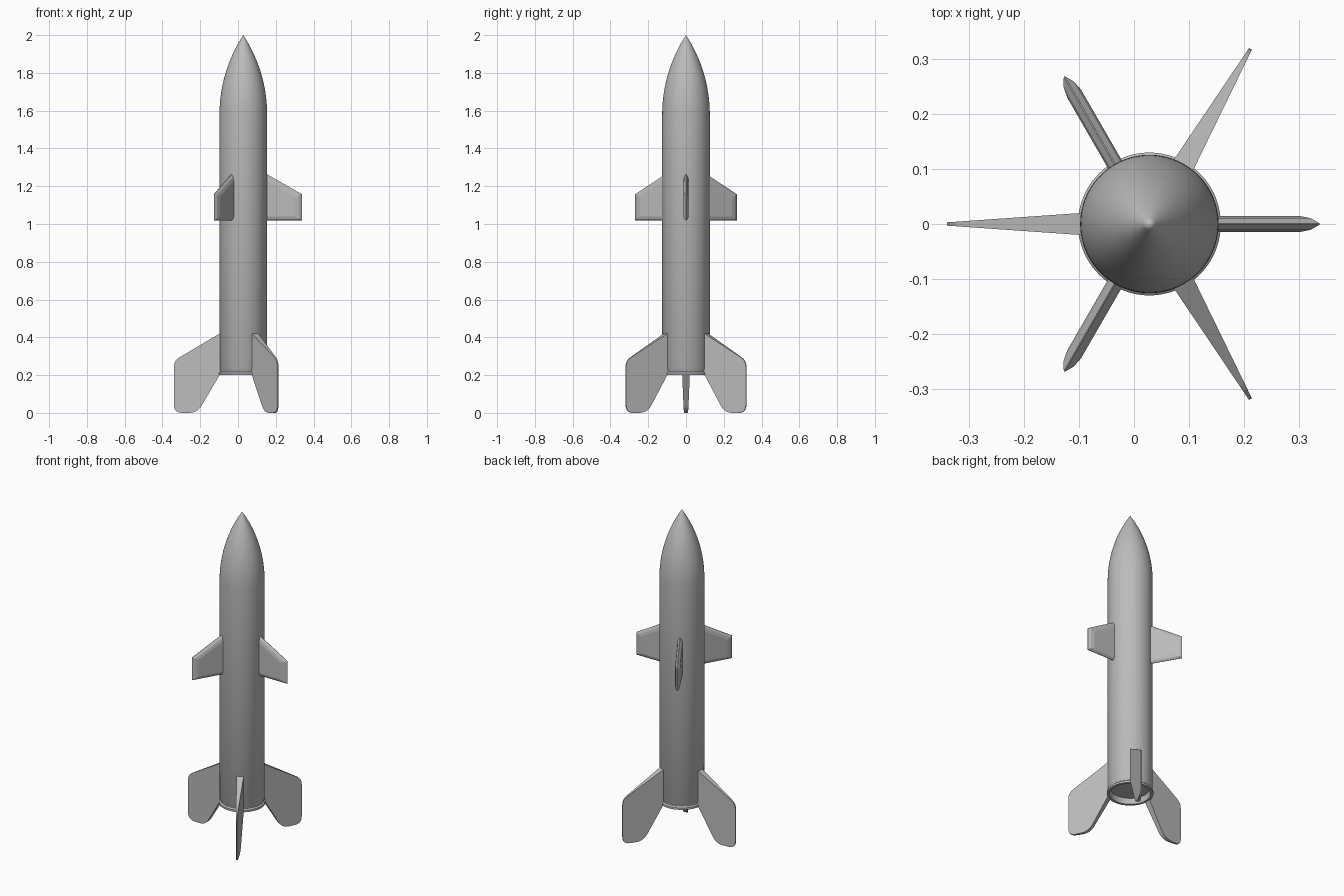
import bpy, bmesh, math
from mathutils import Vector

if "Cube" in bpy.data.objects:
    bpy.data.objects.remove(bpy.data.objects["Cube"], do_unlink=True)

AXIS_X = 0.028      # rocket axis, offset from the origin by the fin layout
RADIUS = 0.126
SEGMENTS = 96

grey = bpy.data.materials.new("light_grey")
grey.use_nodes = True
grey.diffuse_color = (0.5, 0.5, 0.5, 1)
grey.node_tree.nodes["Principled BSDF"].inputs["Base Color"].default_value = (0.5, 0.5, 0.5, 1)


def finish(bm, name, angle=0.0, smooth=None):
    """Turn a bmesh into a named object standing on the rocket axis."""
    bmesh.ops.recalc_face_normals(bm, faces=bm.faces)
    mesh = bpy.data.meshes.new(name)
    bm.to_mesh(mesh)
    bm.free()
    mesh.materials.append(grey)
    obj = bpy.data.objects.new(name, mesh)
    bpy.context.collection.objects.link(obj)
    obj.location.x = AXIS_X
    obj.rotation_euler.z = math.radians(angle)
    if smooth:
        bpy.ops.object.select_all(action='DESELECT')
        obj.select_set(True)
        bpy.context.view_layer.objects.active = obj
        bpy.ops.object.shade_smooth_by_angle(angle=math.radians(smooth))


def lathe(name, profile):
    """Spin (radius, height) points around the vertical axis."""
    bm = bmesh.new()
    verts = [bm.verts.new((r, 0, z)) for r, z in profile]
    edges = [bm.edges.new(pair) for pair in zip(verts, verts[1:])]
    bmesh.ops.spin(bm, geom=verts + edges, cent=(0, 0, 0), axis=(0, 0, 1),
                   angle=math.tau, steps=SEGMENTS, use_merge=True)
    bmesh.ops.remove_doubles(bm, verts=bm.verts, dist=1e-5)
    finish(bm, name, smooth=30)


def loft(name, rings, angle):
    """Skin equal-length point rings, closing both ends."""
    bm = bmesh.new()
    loops = [[bm.verts.new(p) for p in ring] for ring in rings]
    for a, b in zip(loops, loops[1:]):
        for i in range(len(a)):
            j = (i + 1) % len(a)
            bm.faces.new((a[i], a[j], b[j], b[i]))
    bm.faces.new(loops[0])
    bm.faces.new(loops[-1])
    finish(bm, name, angle)


def rounded(corners, steps=5):
    """Round each (radius, height, fillet) corner with a short curve."""
    points = []
    for i, (r, z, fillet) in enumerate(corners):
        c = Vector((r, z))
        if not fillet:
            points.append(c)
            continue
        a = c + (Vector(corners[i - 1][:2]) - c).normalized() * fillet
        b = c + (Vector(corners[(i + 1) % len(corners)][:2]) - c).normalized() * fillet
        for k in range(steps + 1):
            t = k / steps
            points.append(a * (1 - t) ** 2 + c * 2 * t * (1 - t) + b * t ** 2)
    return points


# Body tube with a tangent ogive nose
nose_base, nose_length = 1.58, 0.42
rho = (RADIUS ** 2 + nose_length ** 2) / (2 * RADIUS)
body = [(0, 0.235), (0.116, 0.235), (0.116, 0.224), (0.122, 0.225), (RADIUS, 0.232)]
for k in range(25):
    h = nose_length * k / 24
    r = math.sqrt(rho ** 2 - h ** 2) + RADIUS - rho
    body.append((max(r, 0), nose_base + h))
lathe("body", body)

# Flared tail ring, open underneath
lathe("tail_ring", [(0.108, 0.234), (0.122, 0.226), (0.122, 0.219), (0.13, 0.212),
                    (0.13, 0.2), (0.115, 0.2), (0.108, 0.234)])

# Tail fins: rounded slabs thinning towards the tip
fin_outline = rounded([(0.115, 0.43, 0), (0.368, 0.28, 0.035), (0.368, 0.004, 0.045),
                       (0.243, 0.004, 0.045), (0.115, 0.222, 0)])


def fin_side(sign):
    return [(p.x, sign * (0.02 - 0.017 * (p.x - 0.125) / 0.243), p.y) for p in fin_outline]


for label, angle in (("right", 180), ("back_left", 60), ("front_left", -60)):
    loft("tail_fin_" + label, [fin_side(-1), fin_side(1)], angle)


# Mid wings: clipped deltas bevelled to a sharp rim
def wing_ring(inset, y):
    tip = 0.31 - inset
    slope = 0.6
    top = 1.272 - inset * 1.0
    return [(0.11, y, 1.018 + inset * 0.6), (tip, y, 1.018 + inset * 0.6),
            (tip, y, top - (tip - 0.12) * slope), (0.11, y, top)]


wing_steps = [(0.036, -0.0145), (0.016, -0.0105), (0.0, -0.001),
              (0.0, 0.001), (0.016, 0.0105), (0.036, 0.0145)]
for label, angle in (("left", 0), ("back_right", 120), ("front_right", -120)):
    loft("mid_wing_" + label, [wing_ring(*s) for s in wing_steps], angle)

# Drop the fin tips exactly onto the ground
for obj in bpy.context.collection.objects:
    if obj.name.startswith("tail_fin"):
        obj.location.z = -0.004
